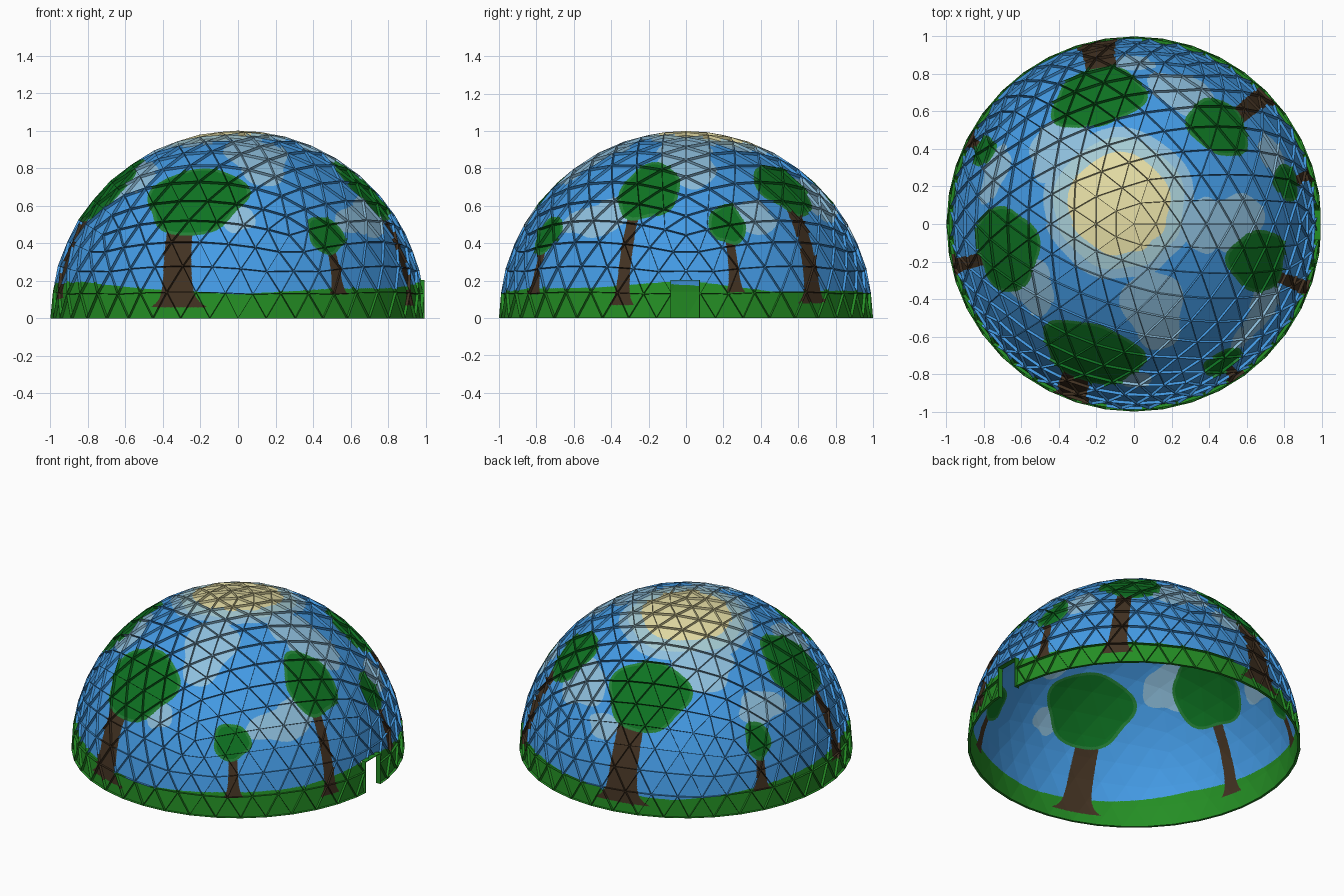
import bpy, bmesh, math
from mathutils import Vector

if "Cube" in bpy.data.objects:
    bpy.data.objects.remove(bpy.data.objects["Cube"])

R_SHELL, R_RIB = 0.984, 1.0
DOOR_Y0, DOOR_Y1, DOOR_TOP = -0.08, 0.07, 0.2

COLOURS = {"sky blue": "449BE5", "cloud": "8EBFDD", "sun glow": "A6CCD4", "sun": "E4DCA4",
           "leaf green": "0E7322", "leaf edge": "248036", "bark": "423222", "grass": "248E24"}
SKY, CLOUD, GLOW, SUN, LEAF, EDGE, BARK, GRASS = range(8)


def linear(c):
    return c / 12.92 if c < 0.04045 else ((c + 0.055) / 1.055) ** 2.4


MATS = []
for name, code in COLOURS.items():
    mat = bpy.data.materials.new(name)
    mat.diffuse_color = [linear(v / 255) for v in bytes.fromhex(code)] + [1]
    mat.use_nodes = True
    mat.node_tree.nodes["Principled BSDF"].inputs["Base Color"].default_value = mat.diffuse_color
    MATS.append(mat)

# Trees: trunk azimuth at foot and top, foot height, half width; crown azimuth, elevation, half sizes
TREES = [(-109, -112, .06, .078, -108, 41, .28, .24),
         (-56.6, -57, .13, .028, -57.5, 27, .115, .115),
         (-20.5, -20, .07, .033, -16.5, 44.5, .17, .22),
         (15.8, 15.2, .14, .026, 15.2, 30.7, .105, .125),
         (43.8, 46.5, .08, .05, 49, 45, .185, .19),
         (101.4, 102, .06, .088, 106, 43, .26, .23),
         (152.7, 154, .13, .028, 154, 25, .085, .12),
         (193, 193, .11, .036, 191, 44, .235, .235)]
# Clouds: azimuth, elevation, half sizes
CLOUDS = [(136, 54, .18, .16), (70, 40, .19, .15), (0, 56, .17, .19), (-77, 61, .16, .25),
          (211, 49, .16, .15), (-38, 32, .2, .1), (-28, 36, .12, .1), (-90, 33, .09, .09),
          (24, 33, .17, .1), (90, 29, .11, .08), (160, 36, .17, .1), (0, 68, .15, .13)]
# Height of the grass line at every 30 degrees
HILLS = [.18, .2, .16, .13, .16, .165, .205, .14, .15, .13, .11, .15, .18]


def tangent(az, el):
    """Right, up and outward directions at a spot on the dome."""
    a, e = math.radians(az), math.radians(el)
    out = Vector((math.cos(a) * math.cos(e), math.sin(a) * math.cos(e), math.sin(e)))
    right = Vector((-math.sin(a), math.cos(a), 0))
    return right, out.cross(right), out


CROWN_FRAMES = [tangent(t[4], t[5]) for t in TREES]
CLOUD_FRAMES = [tangent(c[0], c[1]) for c in CLOUDS]


def blob(n, frame, ru, rv, phase, lump):
    """Distance inside (positive) a lumpy patch."""
    right, up, out = frame
    if n.dot(out) < 0.9:
        return -1
    u, v = n.dot(right) / ru, n.dot(up) / rv
    t = math.atan2(v, u)
    edge = 1 + lump * (math.sin(3 * t + phase) + 0.6 * math.sin(5 * t + 2 * phase))
    return (edge - math.hypot(u, v)) * min(ru, rv)


def paint(p):
    """Colour index for a point, from the direction in which it lies."""
    n = p.normalized()
    az = math.degrees(math.atan2(n.y, n.x))
    flat = math.hypot(n.x, n.y)
    for i, (a0, a1, z0, half, ca, ce, ru, rv) in enumerate(TREES):
        inside = blob(n, CROWN_FRAMES[i], ru, rv, i * 1.3, 0.06)
        if inside > 0:
            return LEAF if inside > 0.017 else EDGE
        top = math.sin(math.radians(ce))
        if z0 < n.z < top:
            t = (n.z - z0) / (top - z0)
            off = (az - a0 - (a1 - a0) * t + 180) % 360 - 180
            width = half * (1.12 - 0.25 * t + math.exp(-(n.z - z0) / 0.04))
            if abs(math.radians(off)) * flat < width:
                return BARK
    s = (az + 180) / 30
    k = min(int(s), 11)
    if n.z < HILLS[k] + (HILLS[k + 1] - HILLS[k]) * (s - k):
        return GRASS
    if n.z > 0.7:
        d = math.hypot(n.x + 0.08, n.y - 0.11) + 0.008 * math.sin(az / 9)
        for radius, colour in ((0.275, SUN), (0.355, GLOW), (0.41, CLOUD)):
            if d < radius:
                return colour
    for i, (a, e, ru, rv) in enumerate(CLOUDS):
        if blob(n, CLOUD_FRAMES[i], ru, rv, i * 2.1, 0.1) > 0:
            return CLOUD
    return SKY


def make_object(name, bm):
    me = bpy.data.meshes.new(name)
    bm.to_mesh(me)
    bm.free()
    for m in MATS:
        me.materials.append(m)
    ob = bpy.data.objects.new(name, me)
    bpy.context.collection.objects.link(ob)


def add_face(bm, pts, colour):
    bm.faces.new([bm.verts.new(p) for p in pts]).material_index = colour


def cut_door(bm):
    """Slice along the doorway's sides and top, then drop what is inside."""
    for co, no in (((0, DOOR_Y0, 0), (0, 1, 0)), ((0, DOOR_Y1, 0), (0, 1, 0)), ((0, 0, DOOR_TOP), (0, 0, 1))):
        geom = set()
        for f in bm.faces:
            c = f.calc_center_median()
            if c.x > 0.85 and abs(c.y) < 0.3 and c.z < 0.4:
                geom.update([f, *f.edges, *f.verts])
        bmesh.ops.bisect_plane(bm, geom=list(geom), plane_co=co, plane_no=no)
    gone = []
    for f in bm.faces:
        c = f.calc_center_median()
        if c.x > 0 and DOOR_Y0 < c.y < DOOR_Y1 and c.z < DOOR_TOP:
            gone.append(f)
    bmesh.ops.delete(bm, geom=gone, context='FACES')


# Geodesic base: upper half of an icosphere
base = bmesh.new()
bmesh.ops.create_icosphere(base, subdivisions=4, radius=R_SHELL)
bmesh.ops.delete(base, geom=[f for f in base.faces if f.calc_center_median().z < 0], context='FACES')
for v in base.verts:
    v.co.z = max(v.co.z, 0)


# Painted shell: flat panels, split finer only where colours meet
def panel(bm, a, b, c, depth):
    ab, bc, ca = (a + b) / 2, (b + c) / 2, (c + a) / 2
    if depth >= 2:
        found = {paint(p) for p in (a, b, c, ab, bc, ca)} if depth < 5 else {paint((a + b + c) / 3)}
        if len(found) == 1:
            add_face(bm, (a, b, c), found.pop())
            return
    for tri in ((a, ab, ca), (ab, b, bc), (ca, bc, c), (ab, bc, ca)):
        panel(bm, *tri, depth + 1)


shell = bmesh.new()
for f in base.faces:
    panel(shell, *[v.co.copy() for v in f.verts], 0)
cut_door(shell)
make_object("dome_shell", shell)

# Thin raised ribs along every panel edge
ribs = bmesh.new()
STEPS, HALF = 8, 0.0015
for e in base.edges:
    a, b = e.verts[0].co, e.verts[1].co
    side = (b - a).cross(a + b).normalized() * HALF
    for i in range(STEPS):
        p, q = a.lerp(b, i / STEPS), a.lerp(b, (i + 1) / STEPS)
        P, Q = p * (R_RIB / R_SHELL), q * (R_RIB / R_SHELL)
        colour = paint((p + q) / 2)
        for quad in ((p + side, q + side, Q + side, P + side), (q - side, p - side, P - side, Q - side),
                     (P + side, Q + side, Q - side, P - side)):
            add_face(ribs, [Vector((v.x, v.y, max(v.z, 0))) for v in quad], colour)
cut_door(ribs)
make_object("dome_ribs", ribs)
base.free()

# Thin frame round the doorway: two jambs and a lintel
frame = bmesh.new()
T = 0.004
for y0, y1, z0 in ((DOOR_Y0 - T, DOOR_Y0, 0), (DOOR_Y1, DOOR_Y1 + T, 0), (DOOR_Y0, DOOR_Y1, DOOR_TOP)):
    lo, hi = Vector((0.962, y0, z0)), Vector((0.993, y1, DOOR_TOP + T))
    for v in bmesh.ops.create_cube(frame, size=1)["verts"]:
        v.co = [hi[k] if v.co[k] > 0 else lo[k] for k in range(3)]
for f in frame.faces:
    f.material_index = GRASS
make_object("door_frame", frame)
